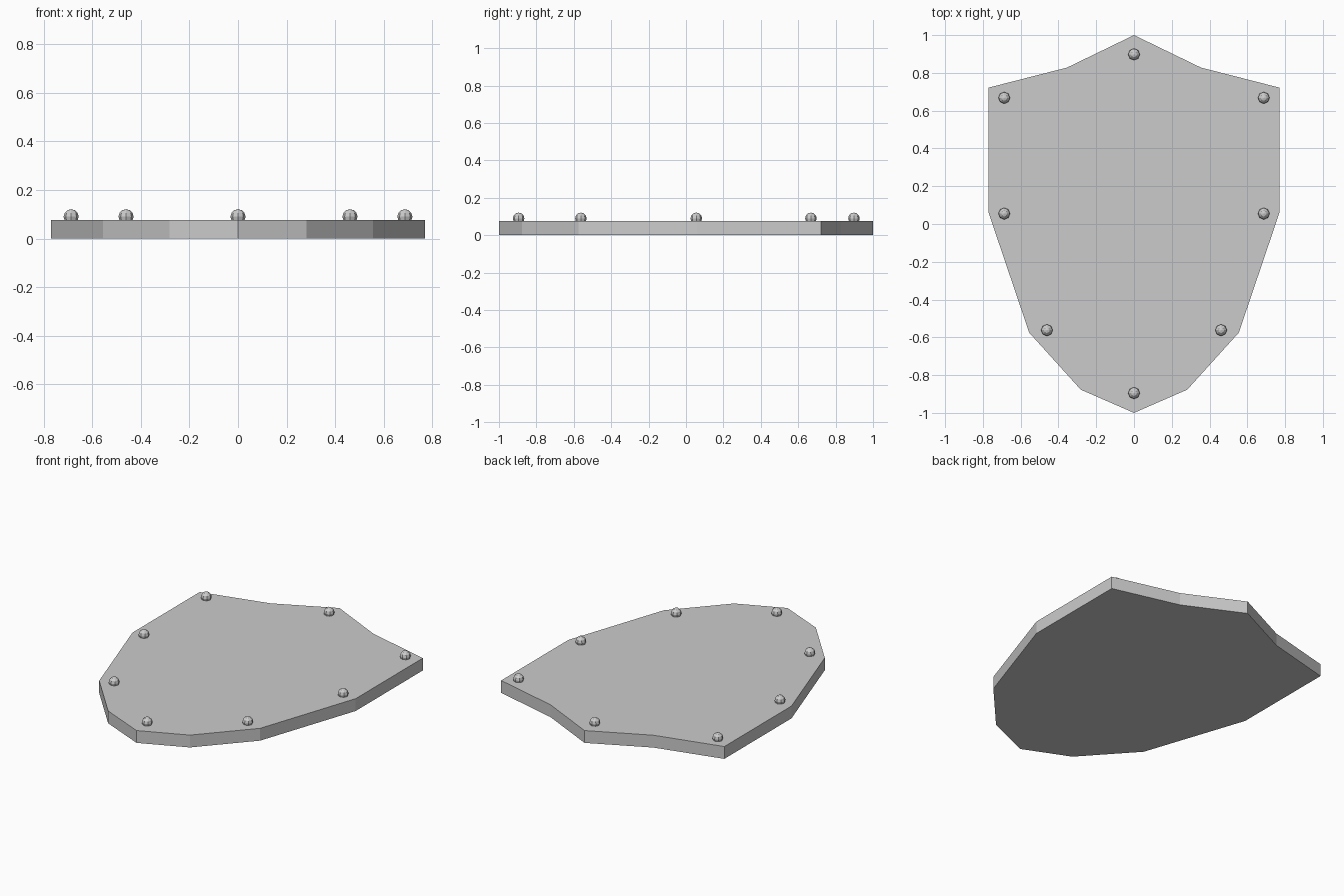
import bpy, bmesh

if "Cube" in bpy.data.objects:
    bpy.data.objects.remove(bpy.data.objects["Cube"])

THICK = 0.077

# Shield plate: half outline mirrored across x = 0, then extruded
half = [(0, 1), (0.355, 0.828), (0.77, 0.722), (0.77, 0.06),
        (0.555, -0.575), (0.282, -0.877), (0, -1)]
outline = half + [(-x, y) for x, y in reversed(half[1:-1])]
bm = bmesh.new()
face = bm.faces.new([bm.verts.new((x, y, 0)) for x, y in outline])
ext = bmesh.ops.extrude_face_region(bm, geom=[face], use_keep_orig=True)
top = [g for g in ext["geom"] if isinstance(g, bmesh.types.BMVert)]
bmesh.ops.translate(bm, verts=top, vec=(0, 0, THICK))
bmesh.ops.recalc_face_normals(bm, faces=bm.faces)
mesh = bpy.data.meshes.new("shield_plate")
bm.to_mesh(mesh)
bm.free()
bpy.context.collection.objects.link(bpy.data.objects.new("shield_plate", mesh))


# Rivets: low-poly balls half sunk into the plate
def rivet(x, y):
    bpy.ops.mesh.primitive_uv_sphere_add(segments=8, ring_count=6, radius=0.031,
                                         location=(x, y, 0.09))
    bpy.context.object.name = "rivet"


for x, y in [(0, 0.898), (0.687, 0.668), (0.687, 0.055), (0.461, -0.562), (0, -0.895)]:
    for side in ((1, -1) if x else (1,)):
        rivet(side * x, y)
